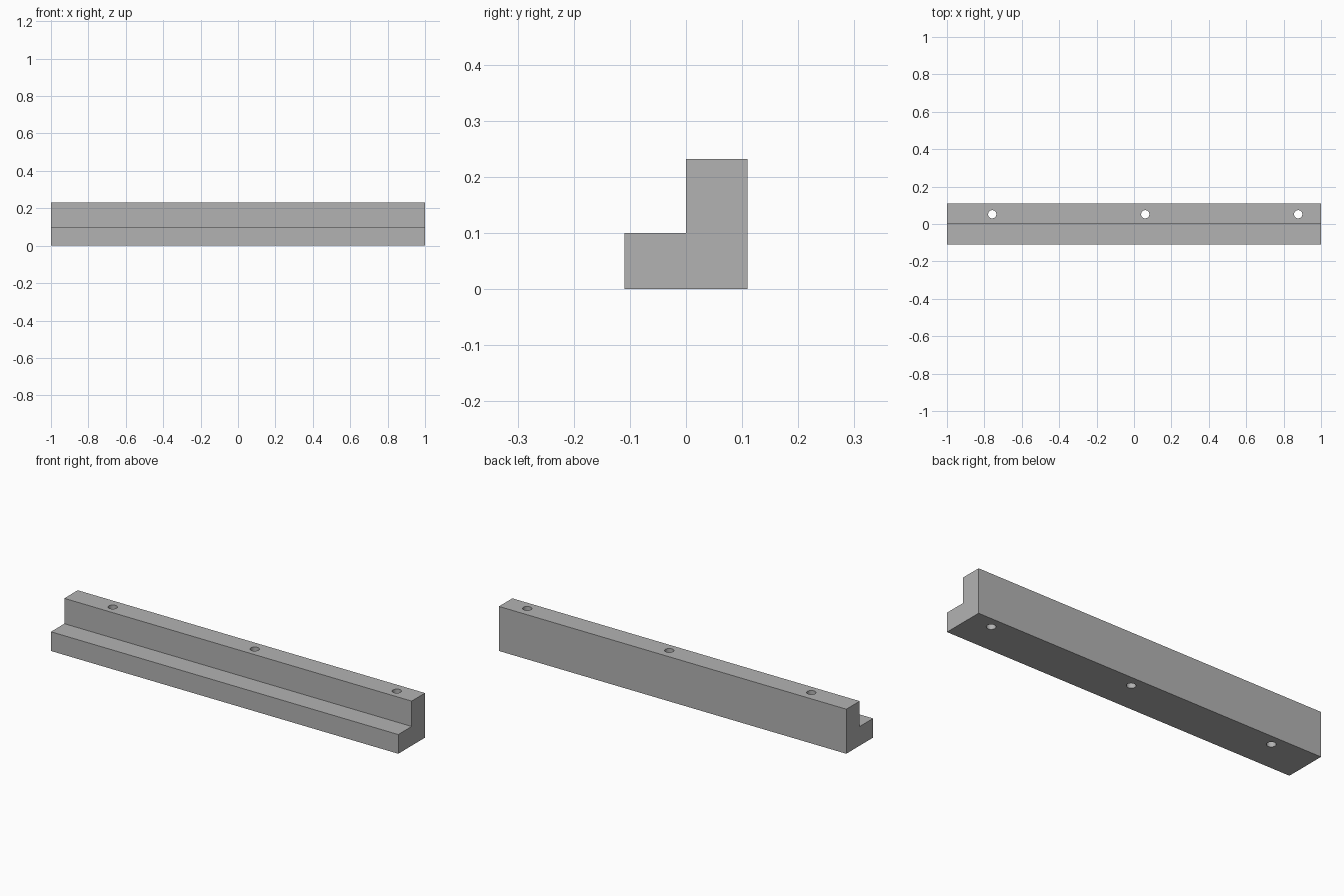
import bpy
import bmesh

cube = bpy.data.objects.get("Cube")
if cube:
    bpy.data.objects.remove(cube, do_unlink=True)

LENGTH = 2.0
HALF_DEPTH = 0.11
LEDGE_Z = 0.1
HEIGHT = 0.232
HOLE_RADIUS = 0.022
HOLE_Y = 0.052
HOLE_X = (-0.758, 0.06, 0.878)

# Plain grey material
grey = bpy.data.materials.new("plain_grey")
grey.use_nodes = True
colour = (0.45, 0.45, 0.45, 1)
grey.diffuse_color = colour
grey.node_tree.nodes["Principled BSDF"].inputs["Base Color"].default_value = colour


def add_object(name, bm):
    bmesh.ops.recalc_face_normals(bm, faces=bm.faces)
    mesh = bpy.data.meshes.new(name)
    bm.to_mesh(mesh)
    bm.free()
    mesh.materials.append(grey)
    obj = bpy.data.objects.new(name, mesh)
    bpy.context.scene.collection.objects.link(obj)
    return obj


# Stepped rail: L-shaped section swept along x
profile = [(-HALF_DEPTH, 0), (HALF_DEPTH, 0), (HALF_DEPTH, HEIGHT),
           (0, HEIGHT), (0, LEDGE_Z), (-HALF_DEPTH, LEDGE_Z)]
bm = bmesh.new()
end = bm.faces.new([bm.verts.new((-LENGTH / 2, y, z)) for y, z in profile])
swept = bmesh.ops.extrude_face_region(bm, geom=[end], use_keep_orig=True)
moved = [v for v in swept["geom"] if isinstance(v, bmesh.types.BMVert)]
bmesh.ops.translate(bm, verts=moved, vec=(LENGTH, 0, 0))
rail = add_object("stepped_rail", bm)

# Cutter for the three vertical through holes
bm = bmesh.new()
for x in HOLE_X:
    hole = bmesh.ops.create_cone(bm, cap_ends=True, segments=32, depth=HEIGHT * 2,
                                 radius1=HOLE_RADIUS, radius2=HOLE_RADIUS)
    bmesh.ops.translate(bm, verts=hole["verts"], vec=(x, HOLE_Y, HEIGHT / 2))
cutter = add_object("hole_cutter", bm)
cutter.hide_render = True

# Drill the rail and bake the result
drill = rail.modifiers.new("drill_holes", 'BOOLEAN')
drill.operation = 'DIFFERENCE'
drill.solver = 'EXACT'
drill.object = cutter
bpy.context.view_layer.objects.active = rail
rail.select_set(True)
bpy.ops.object.modifier_apply(modifier=drill.name)
bpy.data.objects.remove(cutter, do_unlink=True)

# Smooth hole walls, sharp rail edges
bpy.ops.object.shade_smooth_by_angle()
